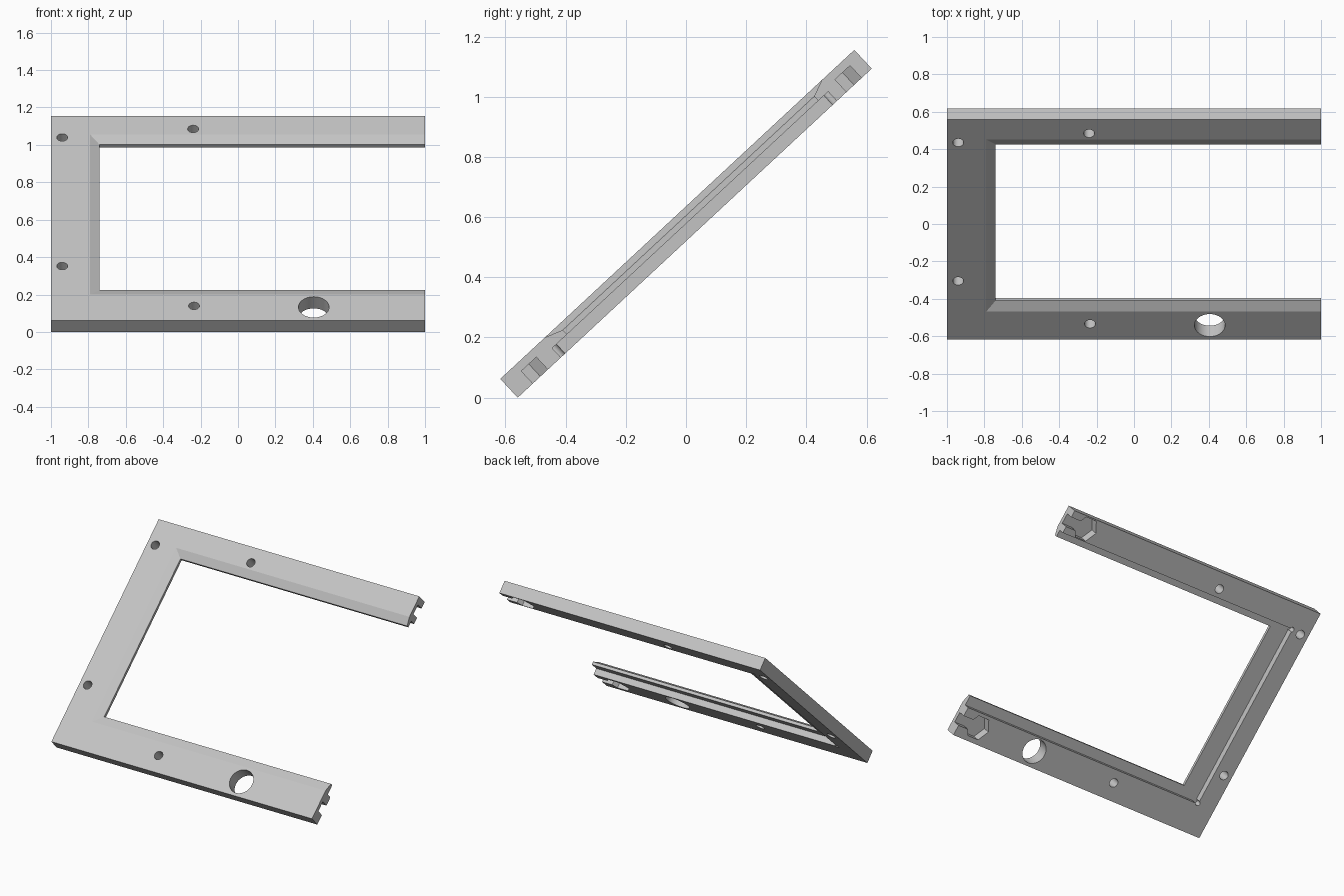
import bpy, bmesh, math
from mathutils import Matrix

cube = bpy.data.objects.get("Cube")
if cube:
    bpy.data.objects.remove(cube, do_unlink=True)

grey = bpy.data.materials.new("light_grey")
grey.use_nodes = True
colour = (0.55, 0.55, 0.55, 1)
grey.diffuse_color = colour
grey.node_tree.nodes["Principled BSDF"].inputs["Base Color"].default_value = colour

HALF = 0.0425           # half the thickness of the frame
BELOW, ABOVE = -0.1, 0.1
LIP = 0.0               # underside of the inner lip
END = 1.2               # cutters run out past the open end


def rect(x0, x1, y0, y1):
    return [(x0, y0), (x1, y0), (x1, y1), (x0, y1)]


def ngon(x, y, r, n):
    return [(x + r * math.cos(math.tau * i / n), y + r * math.sin(math.tau * i / n))
            for i in range(n)]


def loft(name, *rings):
    """Closed solid through stacked outlines, each given as (points, height)."""
    bm = bmesh.new()
    loops = [[bm.verts.new((x, y, z)) for x, y in pts] for pts, z in rings]
    n = len(loops[0])
    bm.faces.new(loops[0][::-1])
    bm.faces.new(loops[-1])
    for a, b in zip(loops, loops[1:]):
        for i in range(n):
            j = (i + 1) % n
            bm.faces.new((a[i], a[j], b[j], b[i]))
    bmesh.ops.recalc_face_normals(bm, faces=bm.faces)
    mesh = bpy.data.meshes.new(name)
    bm.to_mesh(mesh)
    bm.free()
    mesh.materials.append(grey)
    obj = bpy.data.objects.new(name, mesh)
    bpy.context.collection.objects.link(obj)
    return obj


def cut(target, *rings):
    cutter = loft("cutter", *rings)
    cutter.hide_render = True
    mod = target.modifiers.new("cut", 'BOOLEAN')
    mod.operation = 'DIFFERENCE'
    mod.solver = 'EXACT'
    mod.object = cutter
    bpy.context.view_layer.objects.active = target
    bpy.ops.object.modifier_apply(modifier=mod.name)
    bpy.data.objects.remove(cutter, do_unlink=True)


# Flat slab, open on the +x side once cut
frame = loft("three_sided_frame", (rect(-1, 1, -0.803, 0.803), -HALF),
             (rect(-1, 1, -0.803, 0.803), HALF))

# Opening with a sloped inner border on the upper face
opening = rect(-0.74, END, -0.54, 0.60)
cut(frame, (opening, BELOW), (opening, 0.02),
    (rect(-0.84, END, -0.66, 0.71), 0.065))

# Rabbet along the underside, with round relief at its inner corners
cut(frame, (rect(-0.87, END, -0.607, 0.645), BELOW),
    (rect(-0.87, END, -0.607, 0.645), LIP))
for y in (-0.603, 0.641):
    relief = ngon(-0.866, y, 0.016, 20)
    cut(frame, (relief, BELOW), (relief, LIP + 0.002))

# Connector pockets under the arm ends: a channel leading to a hexagon
for y in (-0.70, 0.723):
    channel = rect(0.86, END, y - 0.034, y + 0.034)
    cut(frame, (channel, BELOW), (channel, 0.014))
    pocket = ngon(0.86, y, 0.082, 6)
    cut(frame, (pocket, BELOW), (pocket, 0.015))

# Screw holes and the large round hole
holes = [(-0.94, 0.633, 0.029), (-0.94, -0.377, 0.029), (-0.24, 0.70, 0.029),
         (-0.235, -0.69, 0.029), (0.405, -0.70, 0.082)]
for x, y, r in holes:
    hole = ngon(x, y, r, 40)
    cut(frame, (hole, BELOW), (hole, ABOVE))

# Tilt the frame and stand it on the ground
frame.data.transform(Matrix.Rotation(math.radians(42.9), 4, 'X'))
lowest = min(v.co.z for v in frame.data.vertices)
frame.data.transform(Matrix.Translation((0, 0, -lowest)))
frame.select_set(True)
bpy.context.view_layer.objects.active = frame
bpy.ops.object.shade_smooth_by_angle(angle=math.radians(20))
